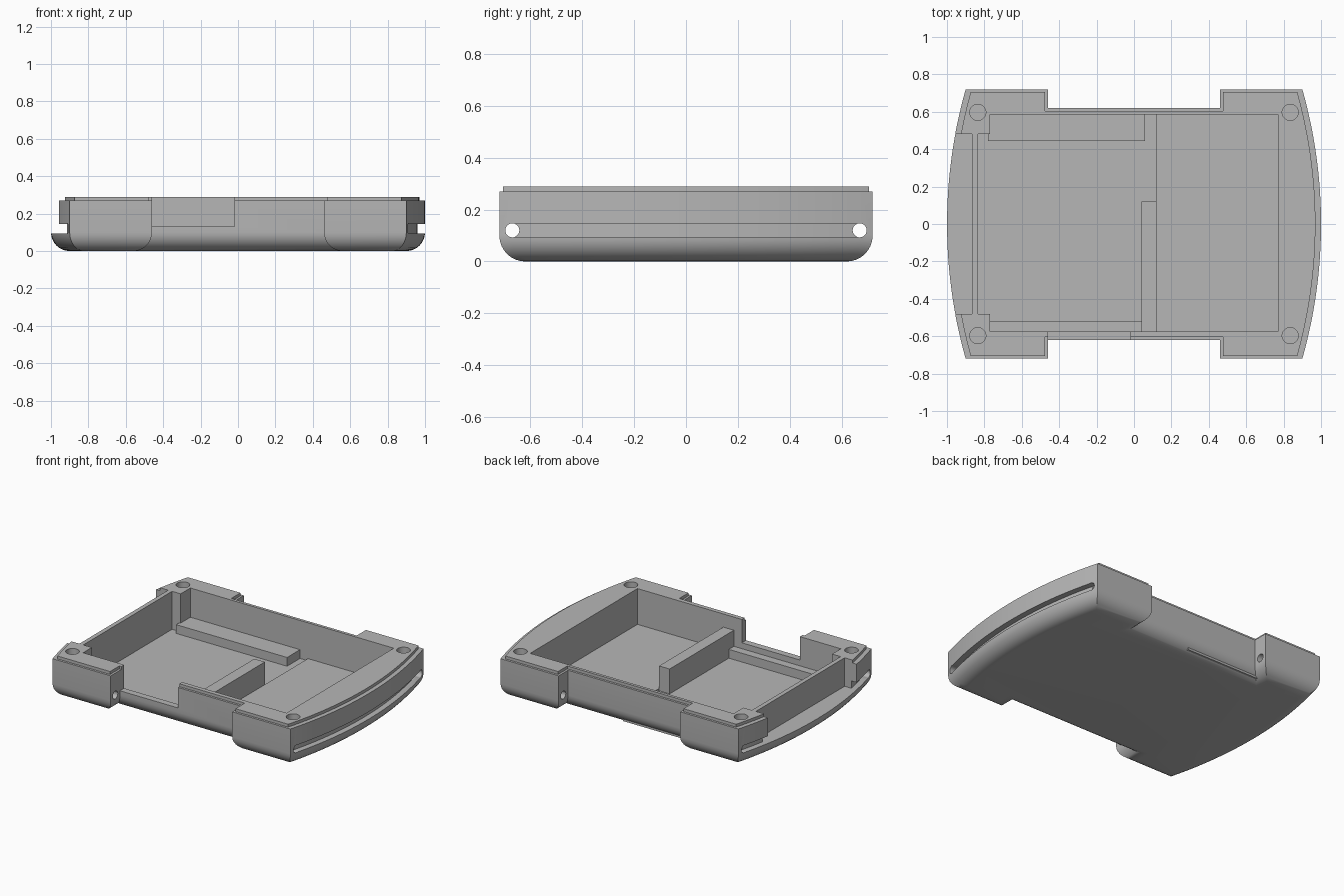
import bpy, bmesh, math
from mathutils import Matrix

cube = bpy.data.objects.get("Cube")
if cube:
    bpy.data.objects.remove(cube, do_unlink=True)

grey = bpy.data.materials.new("matte grey")
grey.use_nodes = True
grey.diffuse_color = (0.47, 0.47, 0.47, 1)
grey.node_tree.nodes["Principled BSDF"].inputs["Base Color"].default_value = (0.47, 0.47, 0.47, 1)

HALF_Y = 0.72
BULGE = 0.1
RADIUS = (HALF_Y ** 2 + BULGE ** 2) / (2 * BULGE)
FILLET = 0.1


def finish(bm, name):
    bmesh.ops.recalc_face_normals(bm, faces=bm.faces)
    mesh = bpy.data.meshes.new(name)
    bm.to_mesh(mesh)
    bm.free()
    mesh.materials.append(grey)
    obj = bpy.data.objects.new(name, mesh)
    bpy.context.collection.objects.link(obj)
    return obj


def box(name, x, y, z):
    bm = bmesh.new()
    bmesh.ops.create_cube(bm, size=1)
    for v in bm.verts:
        v.co = [lo + (c + 0.5) * (hi - lo) for c, (lo, hi) in zip(v.co, (x, y, z))]
    return finish(bm, name)


def cylinder(name, centre, radius, depth, along_x=False):
    bm = bmesh.new()
    turn = Matrix.Rotation(math.pi / 2, 4, 'Y') if along_x else Matrix()
    bmesh.ops.create_cone(bm, cap_ends=True, segments=32, radius1=radius, radius2=radius,
                          depth=depth, matrix=Matrix.Translation(centre) @ turn)
    return finish(bm, name)


def stack(name, layers):
    """Skin closed outlines, given as (points, height), from bottom to top."""
    bm = bmesh.new()
    rings = [[bm.verts.new((x, y, z)) for x, y in pts] for pts, z in layers]
    n = len(rings[0])
    for low, high in zip(rings, rings[1:]):
        for i in range(n):
            j = (i + 1) % n
            bm.faces.new((low[i], low[j], high[j], high[i]))
    bm.faces.new(rings[0])
    bm.faces.new(rings[-1])
    return finish(bm, name)


def arc(half_y, inset, steps=32):
    """Bulged side at +x, running from -y to +y."""
    r = RADIUS - inset
    ys = [half_y * (2 * i / steps - 1) for i in range(steps + 1)]
    return [(1 - RADIUS + math.sqrt(r * r - y * y), y) for y in ys]


def outline(inset, side_inset):
    """Plan of the case: bulged sides, with a notch in the front and the back."""
    side = arc(HALF_Y - inset, side_inset)
    nx, ny = 0.46 + inset, 0.62 - inset
    half = [(nx, -ny), (nx, inset - HALF_Y)] + side + [(nx, HALF_Y - inset), (nx, ny)]
    return half + [(-x, -y) for x, y in half]


# Case shell: rounded bottom edge, straight wall, stepped lip
layers = []
for i in range(9):
    a = math.pi / 2 * i / 8
    d = FILLET * (1 - math.sin(a))
    layers.append((outline(d, d), FILLET * (1 - math.cos(a))))
layers += [(outline(0, 0), 0.27), (outline(0.015, 0.03), 0.27), (outline(0.015, 0.03), 0.29)]
case = stack("case_shell", layers)

# Cavity, front opening and side recess
cutters = [
    box("main_cavity", (-0.77, 0.12), (-0.575, 0.585), (0.03, 0.4)),
    box("deck_cavity", (0.11, 0.77), (-0.575, 0.585), (0.045, 0.4)),
    box("side_cavity", (-0.835, -0.76), (-0.48, 0.48), (0.03, 0.4)),
    box("front_opening", (-0.46, -0.02), (-0.68, -0.56), (0.13, 0.4)),
    box("side_recess", (-1.1, -0.865), (-0.48, 0.48), (0.095, 0.4)),
]

# Curved grooves along both bulged sides
inner = arc(0.67, 0.04)
outer = arc(0.67, -0.06)
band = inner + outer[::-1]
for s, label in ((1, "left"), (-1, "right")):
    pts = [(s * x, y) for x, y in band]
    cutters.append(stack(label + "_groove", [(pts, 0.095), (pts, 0.145)]))

# Lengthwise bores at the groove ends, and screw holes in the corners
for sy in (-1, 1):
    cutters.append(cylinder("bore", (0, sy * 0.67, 0.12), 0.027, 2.4, True))
    for sx in (-1, 1):
        cutters.append(cylinder("screw_hole", (sx * 0.835, sy * 0.597, 0.29), 0.043, 0.3))

bpy.context.view_layer.objects.active = case
for cutter in cutters:
    mod = case.modifiers.new(cutter.name, 'BOOLEAN')
    mod.operation = 'DIFFERENCE'
    mod.solver = 'EXACT'
    mod.object = cutter
    bpy.ops.object.modifier_apply(modifier=mod.name)
    bpy.data.objects.remove(cutter, do_unlink=True)

bpy.ops.object.select_all(action='DESELECT')
case.select_set(True)
bpy.ops.object.shade_smooth_by_angle(angle=math.radians(30))

# Interior ribs and divider, sunk slightly into the shell
box("back_rib", (-0.78, 0.06), (0.445, 0.595), (0.02, 0.09))
box("front_rib", (-0.78, 0.05), (-0.585, -0.52), (0.025, 0.09))
box("divider", (0.04, 0.12), (-0.585, 0.12), (0.025, 0.2))
